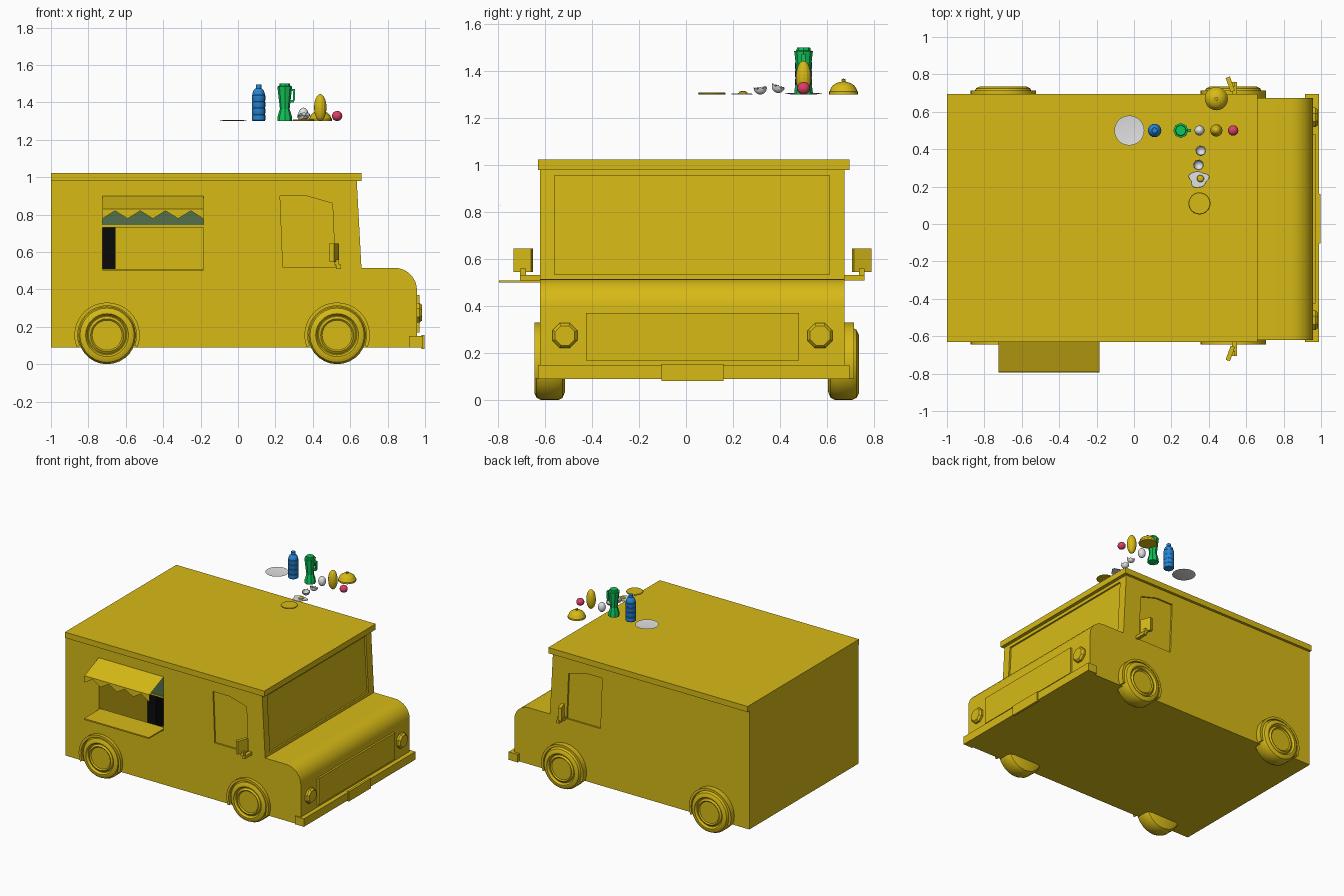
import bpy, bmesh, math
from mathutils import Matrix, Vector

cube = bpy.data.objects.get("Cube")
if cube:
    bpy.data.objects.remove(cube)


def material(name, rgb):
    m = bpy.data.materials.new(name)
    m.use_nodes = True
    m.diffuse_color = (*rgb, 1)
    m.node_tree.nodes["Principled BSDF"].inputs["Base Color"].default_value = (*rgb, 1)
    return m


YELLOW = material("mustard yellow", (0.68, 0.49, 0.008))
WHITE = material("white", (0.75, 0.75, 0.75))
BLUE = material("bottle blue", (0.02, 0.24, 0.68))
GREEN = material("bright green", (0.005, 0.55, 0.1))
PINK = material("radish pink", (0.7, 0.05, 0.13))
BLACK = material("black", (0.003, 0.003, 0.003))
GLASS = material("dark green glass", (0.09, 0.16, 0.07))


def finish(name, bm, mat, smooth=False):
    bmesh.ops.recalc_face_normals(bm, faces=bm.faces)
    me = bpy.data.meshes.new(name)
    bm.to_mesh(me)
    bm.free()
    me.materials.append(mat)
    ob = bpy.data.objects.new(name, me)
    bpy.context.collection.objects.link(ob)
    if smooth:
        bpy.ops.object.select_all(action="DESELECT")
        ob.select_set(True)
        bpy.context.view_layer.objects.active = ob
        bpy.ops.object.shade_smooth_by_angle(angle=math.radians(35))
    return ob


def prism(name, pts, y0, y1, mat=YELLOW, smooth=False):
    """Extrude an x-z outline from y0 to y1."""
    bm = bmesh.new()
    face = bm.faces.new([bm.verts.new((x, y0, z)) for x, z in pts])
    new = bmesh.ops.extrude_face_region(bm, geom=[face])["geom"]
    bmesh.ops.translate(bm, vec=(0, y1 - y0, 0),
                        verts=[v for v in new if isinstance(v, bmesh.types.BMVert)])
    return finish(name, bm, mat, smooth)


def box(name, x0, x1, y0, y1, z0, z1, mat=YELLOW):
    return prism(name, [(x0, z0), (x1, z0), (x1, z1), (x0, z1)], y0, y1, mat)


def lathe(name, profile, loc, mat, segs=16, rot=None, smooth=True, edit=None):
    """Spin (radius, height) points around z, then turn and place the part."""
    bm = bmesh.new()
    vs = [bm.verts.new((r, 0, h)) for r, h in profile]
    es = [bm.edges.new(p) for p in zip(vs, vs[1:])]
    bmesh.ops.spin(bm, geom=vs + es, axis=(0, 0, 1), cent=(0, 0, 0),
                   angle=math.tau, steps=segs)
    bmesh.ops.remove_doubles(bm, verts=bm.verts, dist=1e-5)
    if edit:
        for v in bm.verts:
            edit(v.co)
    bm.transform(Matrix.Translation(loc) @ (rot or Matrix()))
    return finish(name, bm, mat, smooth)


def cut(target, cutter):
    mod = target.modifiers.new("cut", "BOOLEAN")
    mod.object, mod.operation, mod.solver = cutter, "DIFFERENCE", "EXACT"
    deps = bpy.context.evaluated_depsgraph_get()
    mesh = bpy.data.meshes.new_from_object(target.evaluated_get(deps))
    target.modifiers.clear()
    target.data = mesh
    bpy.data.objects.remove(cutter)


def arc(cx, cz, r, a0, a1, n):
    return [(cx + r * math.cos(math.radians(a0 + (a1 - a0) * i / n)),
             cz + r * math.sin(math.radians(a0 + (a1 - a0) * i / n))) for i in range(n + 1)]


# Body shell with rounded hood
RIGHT, LEFT = -0.62, 0.675
outline = [(-1, 0.09), (0.957, 0.09)] + arc(0.837, 0.395, 0.12, 0, 90, 8) \
    + [(0.66, 0.515), (0.635, 0.98), (-1, 0.98)]
body = prism("body", outline, RIGHT, LEFT, smooth=True)

# Recessed windscreen, cab windows and serving hatch with a room behind it
cut(body, prism("windscreen_cut", [(0.647, 0.535), (0.8, 0.535), (0.8, 0.955), (0.624, 0.955)],
                -0.56, 0.61))
door = [(0.24, 0.517), (0.52, 0.517), (0.505, 0.86), (0.365, 0.9), (0.225, 0.9)]
cut(body, prism("window_cut", door, -0.8, RIGHT + 0.012))
cut(body, prism("window_cut", door, LEFT - 0.012, 0.8))
HX0, HX1 = -0.725, -0.185
cut(body, box("hatch_cut", HX0, HX1, -0.8, -0.5, 0.505, 0.9))
cut(body, box("room_cut", HX0, HX1, -0.6, 0.2, 0.15, 0.9))

box("roof", -1, 0.66, -0.63, 0.695, 0.98, 1.023)
box("bumper", 0.915, 0.99, -0.63, 0.695, 0.09, 0.15)
box("number_plate", 0.98, 0.997, -0.105, 0.16, 0.082, 0.155)
box("grille", 0.95, 0.971, -0.425, 0.48, 0.17, 0.37)

# Serving hatch: cabinet inside, glass, counter and awning
box("cabinet", HX0, -0.655, -0.04, 0.2, 0.15, 0.9, BLACK)
box("hatch_glass", HX0, HX1, -0.607, -0.602, 0.745, 0.9, GLASS)
box("glass_rail", HX0, HX1, -0.612, -0.6, 0.732, 0.745)
box("counter", HX0, HX1, -0.795, -0.6, 0.5, 0.51)

bm = bmesh.new()
steps = 8
rows = []
for i in range(steps + 1):
    x = HX0 + (HX1 - HX0) * i / steps
    tip = 0.778 if i % 2 == 0 else 0.82
    rows.append([bm.verts.new(p) for p in
                 ((x, RIGHT, 0.9), (x, -0.79, 0.83), (x, -0.791, tip))])
for a, b in zip(rows, rows[1:]):
    for k in range(2):
        bm.faces.new((a[k], a[k + 1], b[k + 1], b[k]))
finish("awning", bm, YELLOW)

# Wheels, arches
tyre = [(0, -0.065), (0.12, -0.065), (0.145, -0.055), (0.155, -0.035), (0.155, 0.035),
        (0.145, 0.055), (0.125, 0.065), (0.115, 0.065), (0.105, 0.05), (0.1, 0.05),
        (0.088, 0.06), (0.08, 0.052), (0, 0.052)]
for side, sign, cy in (("right", -1, -0.58), ("left", 1, 0.67)):
    for end, cx in (("rear", -0.70), ("front", 0.53)):
        turn = Matrix.Rotation(-sign * math.pi / 2, 4, "X")
        lathe(f"{end}_{side}_wheel", tyre, (cx, cy, 0.155), YELLOW, 28, turn)
        ring = arc(cx, 0.155, 0.175, -21, 201, 20) + arc(cx, 0.155, 0.157, 201, -21, 20)
        wall = (-0.645, -0.6) if sign < 0 else (0.65, 0.715)
        prism(f"{end}_{side}_arch", ring, *wall, smooth=True)

    # Door mirrors on bent arms
    wall = RIGHT if sign < 0 else LEFT
    span = lambda a, b: sorted((wall + sign * a, wall + sign * b))
    box(f"{side}_mirror_arm", 0.525, 0.55, *span(-0.01, 0.085), 0.51, 0.532)
    box(f"{side}_mirror_post", 0.515, 0.54, *span(0.06, 0.085), 0.53, 0.56)
    glass = box(f"{side}_mirror", -0.012, 0.012, -0.04, 0.04, 0.545, 0.645)
    glass.data.transform(Matrix.Translation((0.515, wall + sign * 0.072, 0))
                         @ Matrix.Rotation(sign * 0.35, 4, "Z"))

# Octagonal headlights
for side, y in (("right", -0.515), ("left", 0.57)):
    turn = Matrix.Rotation(math.pi / 2, 4, "Y") @ Matrix.Rotation(math.pi / 8, 4, "Z")
    lathe(f"{side}_headlight", [(0, 0), (0.057, 0), (0.057, 0.018), (0.045, 0.032), (0, 0.032)],
          (0.952, y, 0.275), YELLOW, 8, turn, smooth=False)

# Floating food and kitchen items
Z = 1.30


def ball(rx, rz, n=8):
    return [(rx * math.sin(math.pi * i / n), rz - rz * math.cos(math.pi * i / n))
            for i in range(n + 1)]


lathe("plate", [(0, 0), (0.05, 0), (0.08, 0.006), (0.05, 0.003), (0, 0.003)],
      (-0.025, 0.5, Z), WHITE, 28)

bottle = [(0, 0), (0.032, 0)]
for i in range(4):
    h = 0.005 + i * 0.035
    bottle += [(0.036, h), (0.036, h + 0.026), (0.033, h + 0.03)]
bottle += [(0.034, 0.145), (0.027, 0.165), (0.015, 0.175), (0.015, 0.195), (0, 0.195)]
lathe("bottle", bottle, (0.11, 0.5, Z), BLUE, 16)

lathe("blender_base", [(0, 0), (0.04, 0), (0.038, 0.025), (0.026, 0.065), (0, 0.065)],
      (0.25, 0.5, Z), GREEN, 8)
lathe("blender_jug", [(0, 0.065), (0.026, 0.065), (0.038, 0.17), (0.04, 0.185), (0.03, 0.187),
                      (0.028, 0.2), (0, 0.2)], (0.25, 0.5, Z), GREEN, 8)
for name, x0, x1, z0, z1 in (("top", 0.28, 0.305, 0.16, 0.172), ("grip", 0.295, 0.305, 0.11, 0.165),
                             ("bottom", 0.275, 0.3, 0.1, 0.112)):
    box("blender_handle_" + name, x0, x1, 0.492, 0.508, Z + z0, Z + z1, GREEN)

lathe("egg", ball(0.027, 0.036), (0.35, 0.5, Z), WHITE)
lathe("corn", ball(0.033, 0.072, 14), (0.44, 0.5, Z), YELLOW, 14, smooth=False)
lathe("radish", ball(0.028, 0.027), (0.53, 0.5, Z), PINK)

dome = [(0, 0), (0.062, 0), (0.062, 0.012)] \
    + [(0.058 * math.cos(a), 0.012 + 0.043 * math.sin(a)) for a in (0.1, 0.4, 0.7, 1.0, 1.3)] \
    + [(0.007, 0.055), (0.01, 0.064), (0, 0.068)]
lathe("dome_cover", dome, (0.44, 0.67, Z), YELLOW, 20)


# Broken eggshell halves with a jagged rim
def jag(co):
    if co.z > 0.029:
        co.z += 0.006 * math.cos(7 * math.atan2(co.y, co.x))


shell = ball(0.03, 0.03)[:5] + [(0.026, 0.029)] + [(r * 0.86, h * 0.86 + 0.004)
                                                  for r, h in ball(0.03, 0.03)[3::-1]]
for i, (x, y, z, tilt) in enumerate(((0.345, 0.32, Z, 0.15), (0.357, 0.383, Z + 0.008, -0.35))):
    lathe(f"eggshell_{i + 1}", shell, (x, y, z), WHITE, 14,
          Matrix.Rotation(tilt, 4, "X") @ Matrix.Scale(0.95, 4), edit=jag)


# Fried egg and flatbread
def wobble(co):
    a = math.atan2(co.y, co.x)
    k = 1 + 0.12 * math.sin(3 * a + 0.5) + 0.07 * math.sin(5 * a)
    co.x, co.y = co.x * k, co.y * k * 0.85


lathe("fried_egg_white", [(0, 0), (0.052, 0), (0.05, 0.005), (0, 0.006)], (0.345, 0.24, Z),
      WHITE, 24, edit=wobble)
lathe("fried_egg_yolk", [(0.02, 0.004), (0.017, 0.011), (0.009, 0.015), (0, 0.016)],
      (0.355, 0.243, Z), YELLOW, 14)
lathe("flatbread", [(0, 0), (0.056, 0), (0.059, 0.004), (0.056, 0.008), (0, 0.008)],
      (0.35, 0.11, Z), YELLOW, 24)
